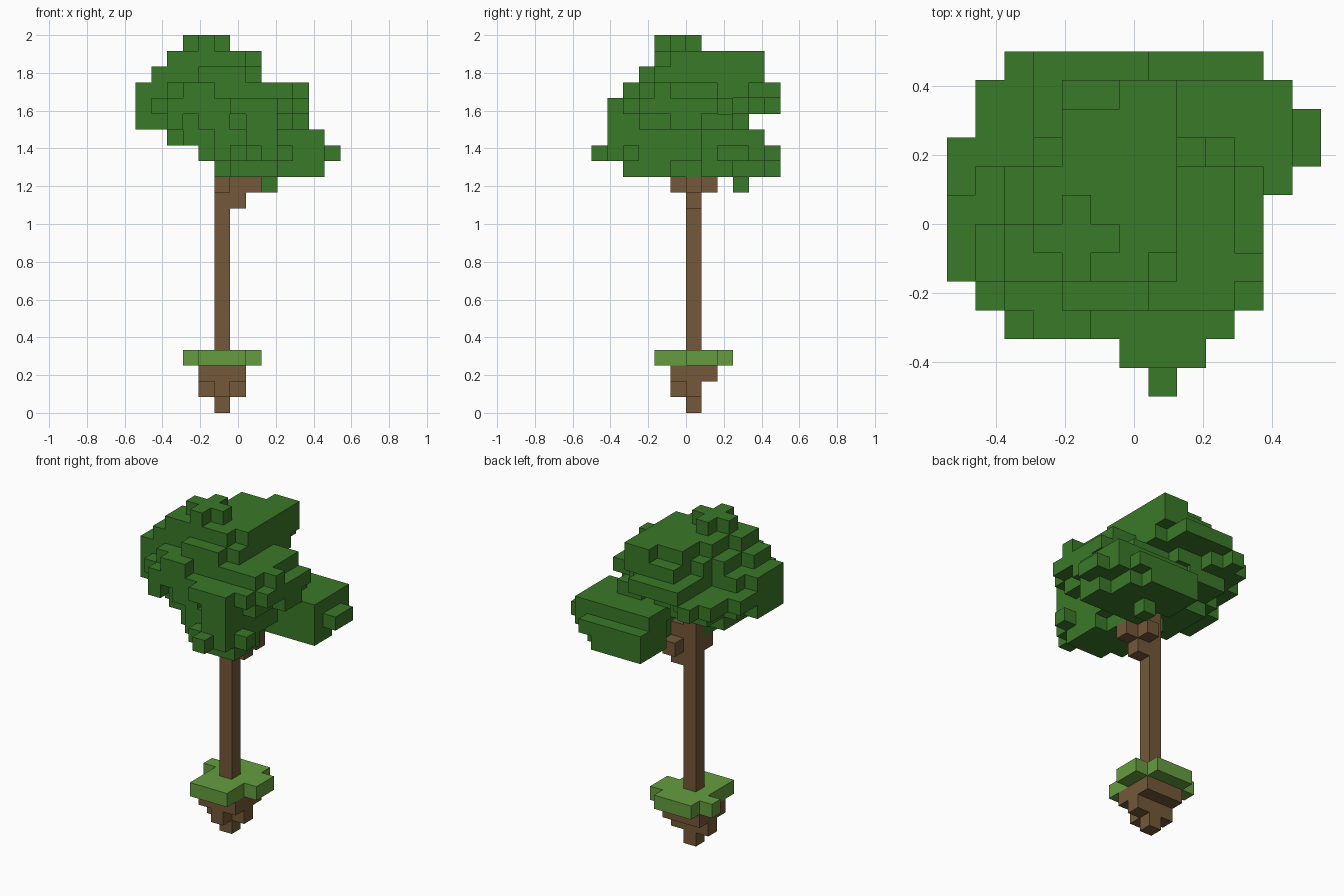
import bpy
import bmesh
from itertools import product
from mathutils import Vector

UNIT = 1 / 12                       # edge of one block
ORIGIN = Vector((-6.5, -6, 0))      # grid corner, in blocks

cube = bpy.data.objects.get("Cube")
if cube:
    bpy.data.objects.remove(cube, do_unlink=True)


def material(name, rgb):
    mat = bpy.data.materials.new(name)
    mat.use_nodes = True
    color = (*rgb, 1)
    mat.diffuse_color = color
    shader = next(n for n in mat.node_tree.nodes if n.type == "BSDF_PRINCIPLED")
    shader.inputs["Base Color"].default_value = color
    shader.inputs["Roughness"].default_value = 0.9
    return mat


def tier(bottom, top, *rects):
    """Blocks of rectangles (x first, x last, y first, y last) between two layers."""
    cells = set()
    for x0, x1, y0, y1 in rects:
        cells |= set(product(range(x0, x1 + 1), range(y0, y1 + 1), range(bottom, top + 1)))
    return cells


def block_object(name, cells, mat):
    """Skin a set of grid blocks, keeping only the outer faces."""
    bm = bmesh.new()
    for cell in cells:
        for axis, side in product(range(3), (0, 1)):
            neighbour = list(cell)
            neighbour[axis] += 2 * side - 1
            if tuple(neighbour) in cells:
                continue
            u, v = (axis + 1) % 3, (axis + 2) % 3
            corners = []
            for du, dv in ((0, 0), (1, 0), (1, 1), (0, 1)):
                p = Vector(cell)
                p[axis] += side
                p[u] += du
                p[v] += dv
                corners.append(bm.verts.new((p + ORIGIN) * UNIT))
            bm.faces.new(corners if side else corners[::-1])
    bmesh.ops.remove_doubles(bm, verts=bm.verts, dist=UNIT / 100)
    bmesh.ops.dissolve_limit(bm, angle_limit=0.01, verts=bm.verts, edges=bm.edges)
    mesh = bpy.data.meshes.new(name)
    bm.to_mesh(mesh)
    bm.free()
    mesh.materials.append(mat)
    obj = bpy.data.objects.new(name, mesh)
    bpy.context.collection.objects.link(obj)
    return obj


leaf = material("leaf green", (0.042, 0.192, 0.022))
grass = material("grass green", (0.13, 0.335, 0.05))
bark = material("bark brown", (0.174, 0.098, 0.041))

# Hanging clump of soil, narrowing to a point
soil = tier(0, 0, (5, 5, 6, 6))
soil |= tier(1, 1, (4, 6, 6, 6), (5, 5, 5, 5))
soil |= tier(2, 2, (4, 6, 5, 7))
block_object("soil", soil, bark)

# Ragged turf disc
turf = tier(3, 3, (4, 6, 4, 8), (7, 7, 6, 7), (3, 3, 7, 7))
block_object("turf", turf, grass)

# Trunk with branch stubs under the leaves
trunk = tier(4, 16, (5, 5, 6, 6))
trunk |= tier(13, 15, (6, 6, 6, 6))
trunk |= tier(14, 14, (5, 5, 5, 5), (7, 7, 6, 6), (6, 6, 7, 7))
block_object("trunk", trunk, bark)

# Main crown: wide in the middle, stepped above and below
crown = tier(23, 23, (4, 4, 4, 6), (3, 5, 5, 5))
crown |= tier(21, 22, (6, 7, 10, 10))
crown |= tier(18, 22, (4, 7, 5, 7), (3, 3, 4, 7), (4, 6, 4, 4), (2, 2, 4, 5))
crown |= tier(19, 22, (4, 7, 8, 8))
crown |= tier(20, 22, (4, 7, 9, 9))
crown |= tier(21, 21, (4, 7, 4, 10))
crown |= tier(18, 21, (2, 7, 4, 7), (1, 1, 4, 5), (4, 6, 3, 3), (3, 3, 8, 8))
crown |= tier(20, 20, (3, 6, 8, 11))
crown |= tier(19, 20, (10, 10, 4, 4), (3, 4, 2, 2))
crown |= tier(18, 20, (1, 9, 4, 7), (0, 0, 4, 6), (8, 9, 3, 3), (2, 7, 3, 3))
crown |= tier(19, 19, (2, 2, 8, 11), (1, 3, 8, 10), (4, 5, 9, 9), (0, 0, 7, 8), (8, 8, 8, 8))
crown |= tier(19, 19, (10, 10, 3, 7), (1, 1, 3, 3), (6, 8, 1, 1), (2, 9, 2, 2))
crown |= tier(18, 18, (10, 10, 5, 6), (2, 6, 8, 8), (2, 4, 9, 9), (4, 5, 2, 2), (2, 2, 2, 2), (8, 9, 8, 8))
crown |= tier(17, 17, (2, 8, 4, 7), (3, 7, 3, 3))

# Low lobe at the front
front = tier(17, 17, (5, 8, 2, 2), (4, 8, 3, 5))
front |= tier(17, 18, (7, 8, 1, 2))
front |= tier(16, 16, (4, 8, 3, 5), (5, 9, 2, 2), (6, 8, 1, 1), (7, 7, 0, 0))
front |= tier(15, 15, (5, 8, 3, 4), (5, 7, 5, 5), (6, 8, 2, 2))

# Low lobe at the back, on the model's left
side = tier(17, 17, (6, 11, 8, 10), (7, 11, 7, 7))
side |= tier(16, 16, (7, 11, 7, 10), (6, 6, 9, 10), (6, 10, 11, 11), (12, 12, 8, 9), (7, 8, 6, 6))
side |= tier(15, 15, (7, 10, 7, 10), (6, 6, 9, 10), (6, 9, 11, 11), (11, 11, 7, 8), (7, 7, 6, 6))
side |= tier(14, 14, (8, 8, 9, 9))

block_object("leaves", crown | front | side, leaf)
